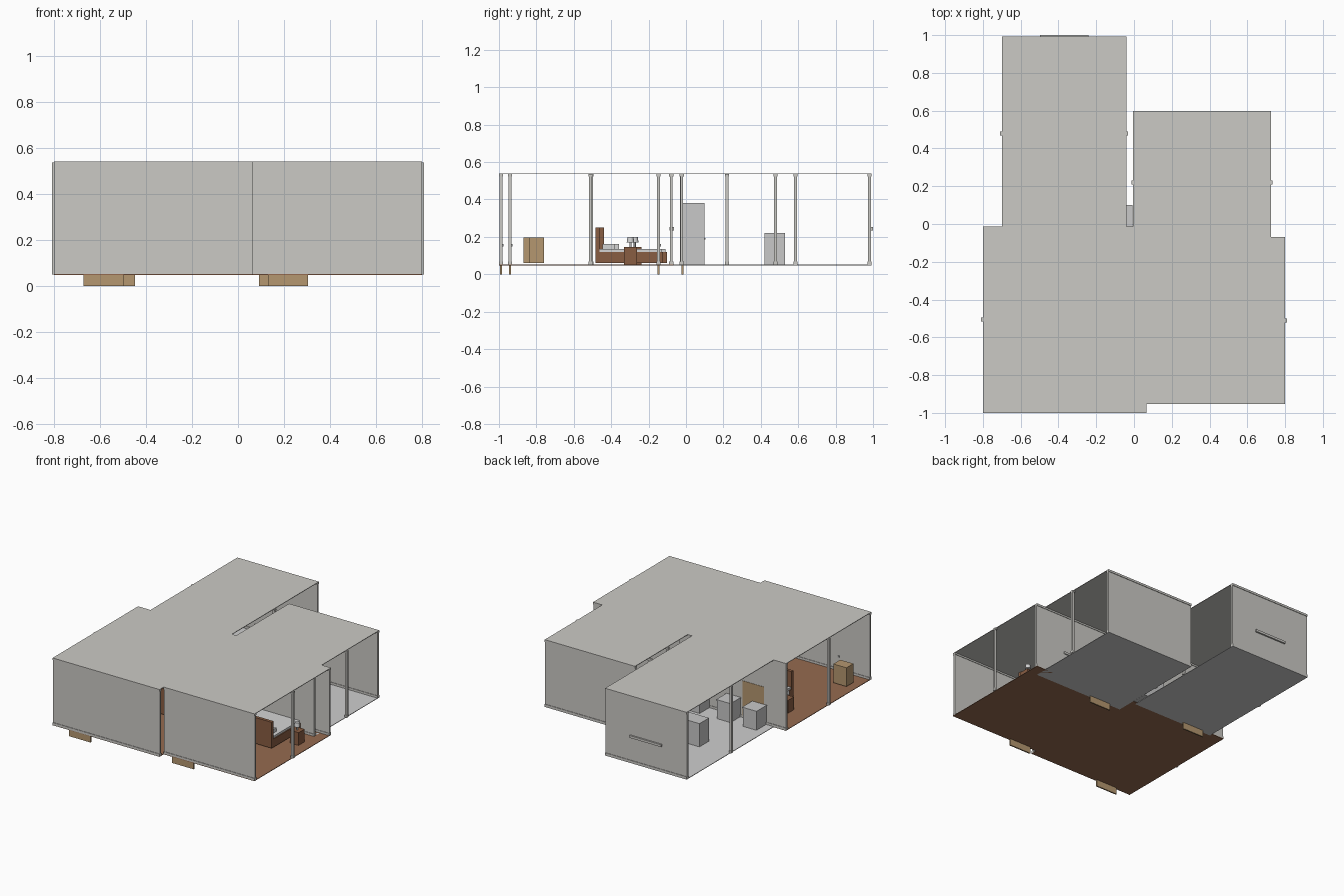
import bpy, math

if "Cube" in bpy.data.objects:
    bpy.data.objects.remove(bpy.data.objects["Cube"])


def material(name, rgb):
    m = bpy.data.materials.new(name)
    m.diffuse_color = (*rgb, 1)
    m.use_nodes = True
    m.node_tree.nodes["Principled BSDF"].inputs["Base Color"].default_value = m.diffuse_color
    return m


WALL = material("wall_grey", (0.60, 0.59, 0.56))
TILE = material("tile_grey", (0.62, 0.62, 0.62))
WOOD_FLOOR = material("wood_floor", (0.30, 0.145, 0.08))
BED_WOOD = material("bed_wood", (0.25, 0.11, 0.055))
DOOR_WOOD = material("light_wood", (0.46, 0.31, 0.16))
LINEN = material("linen", (0.66, 0.66, 0.66))
UNIT = material("unit_grey", (0.58, 0.58, 0.58))
METAL = material("metal", (0.45, 0.45, 0.45))


def box(name, mat, x0, x1, y0, y1, z0, z1):
    v = [(x, y, z) for x in (x0, x1) for y in (y0, y1) for z in (z0, z1)]
    f = [(0, 1, 3, 2), (4, 6, 7, 5), (0, 4, 5, 1), (2, 3, 7, 6), (0, 2, 6, 4), (1, 5, 7, 3)]
    me = bpy.data.meshes.new(name)
    me.from_pydata(v, [], f)
    me.materials.append(mat)
    ob = bpy.data.objects.new(name, me)
    bpy.context.collection.objects.link(ob)
    return ob


def cone(name, mat, x, y, z0, z1, r0, r1):
    bpy.ops.mesh.primitive_cone_add(vertices=16, radius1=r0, radius2=r1, depth=z1 - z0,
                                    location=(x, y, (z0 + z1) / 2))
    ob = bpy.context.object
    ob.name = name
    ob.data.materials.append(mat)
    bpy.ops.object.shade_smooth_by_angle()


FLOOR, TOP = 0.05, 0.54


def wall(name, x0, x1, y):
    # wall with a skirting strip and a cornice strip
    box(name, WALL, x0, x1, y - 0.0075, y + 0.0075, FLOOR, TOP - 0.003)
    box(name + "_skirting", WALL, x0, x1, y - 0.011, y + 0.011, FLOOR, FLOOR + 0.018)
    box(name + "_cornice", WALL, x0, x1, y - 0.011, y + 0.011, TOP - 0.016, TOP - 0.003)


def room(name, floor_mat, x0, x1, y0, y1):
    box(name + "_floor", floor_mat, x0, x1, y0, y1, FLOOR - 0.002, FLOOR + 0.002)
    box(name + "_ceiling", WALL, x0, x1, y0, y1, TOP - 0.004, TOP)
    wall(name + "_front_wall", x0, x1, y0 + 0.011)
    wall(name + "_back_wall", x0, x1, y1 - 0.011)
    # slim post in the middle of each open side
    for i, x in enumerate((x0, x1)):
        wall(f"{name}_post_{i}", x - 0.009, x + 0.009, (y0 + y1) / 2)


room("left_bedroom", WOOD_FLOOR, -0.80, 0.065, -1.0, -0.012)
room("right_bedroom", WOOD_FLOOR, 0.065, 0.80, -0.952, -0.068)
room("left_wing", TILE, -0.70, -0.04, -0.035, 0.992)
room("right_wing", TILE, -0.005, 0.725, -0.158, 0.597)

# doors sunk into the walls, with handles
for i, (x, y) in enumerate([(-0.585, -0.989), (0.217, -0.941), (0.178, -0.147), (-0.535, -0.018)]):
    box(f"door_{i}", DOOR_WOOD, x - 0.087, x + 0.087, y - 0.005, y + 0.005, 0, 0.32)
    box(f"door_handle_{i}", METAL, x + 0.03, x + 0.042, y - 0.004, y + 0.014, 0.15, 0.162)

# window bars on the back walls
for i, (x, y) in enumerate([(-0.37, 0.988), (0.43, -0.076)]):
    box(f"window_bar_{i}", WALL, x - 0.128, x + 0.128, y - 0.012, y + 0.012, 0.235, 0.252)

# bed, bedside tables, lamps and chest in each bedroom
for side, cx, cy, chest_x, chest_y in (("left", -0.3675, -0.274, -0.692, -0.83),
                                       ("right", 0.4325, -0.297, 0.155, -0.80)):
    box(side + "_bed_frame", BED_WOOD, cx - 0.18, cx + 0.18, cy - 0.173, cy + 0.173, 0.06, 0.12)
    box(side + "_mattress", LINEN, cx - 0.173, cx + 0.173, cy - 0.165, cy + 0.165, 0.12, 0.135)
    box(side + "_headboard", BED_WOOD, cx - 0.18, cx + 0.18, cy - 0.188, cy - 0.165, 0.06, 0.25)
    for s in (-1, 1):
        px, nx = cx + s * 0.085, cx + s * 0.255
        tag = f"{side}_{'ab'[s > 0]}"
        box(tag + "_pillow", LINEN, px - 0.06, px + 0.06, cy - 0.15, cy - 0.085, 0.135, 0.163)
        box(tag + "_bedside_table", BED_WOOD, nx - 0.035, nx + 0.035, cy - 0.035, cy + 0.035,
            FLOOR, 0.145)
        cone(tag + "_lamp_stem", METAL, nx, cy, 0.145, 0.175, 0.006, 0.006)
        cone(tag + "_lamp_shade", LINEN, nx, cy, 0.17, 0.2, 0.02, 0.016)
    box(side + "_chest", DOOR_WOOD, chest_x - 0.053, chest_x + 0.053, chest_y - 0.04,
        chest_y + 0.04, 0.06, 0.197)

# kitchen units in the left wing
box("island", UNIT, -0.48, -0.26, 0.42, 0.53, FLOOR, 0.222)
box("refrigerator", UNIT, -0.18, -0.008, -0.02, 0.10, FLOOR, 0.38)
for i, x in enumerate((-0.64, -0.43)):
    box(f"counter_{i}", UNIT, x, x + 0.11, -0.02, 0.10, FLOOR, 0.185)
    box(f"counter_top_{i}", UNIT, x - 0.003, x + 0.113, -0.02, 0.104, 0.185, 0.193)
